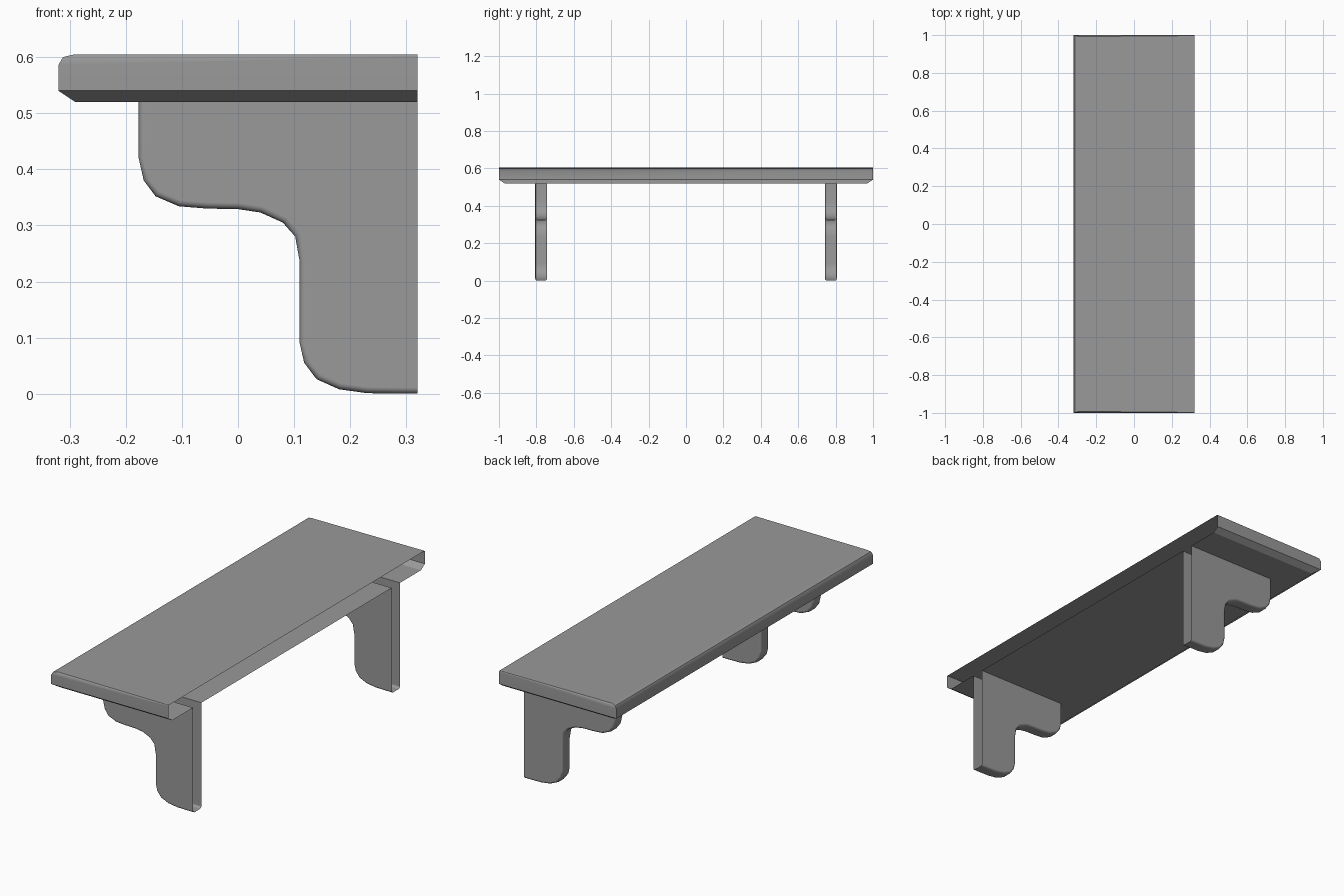
import bpy, bmesh, math

if "Cube" in bpy.data.objects:
    bpy.data.objects.remove(bpy.data.objects["Cube"])

BACK = 0.32  # open wall side of the shelf


def to_object(bm, name):
    bmesh.ops.recalc_face_normals(bm, faces=bm.faces)
    me = bpy.data.meshes.new(name)
    bm.to_mesh(me)
    bm.free()
    ob = bpy.data.objects.new(name, me)
    bpy.context.collection.objects.link(ob)
    return ob


def make_board():
    # stacked rings: x inset, y inset, z on the front edge, z on the wall edge
    rings = [(0.03, 0.03, 0.52, 0.52), (0, 0, 0.54, 0.54), (0, 0, 0.586, 0.602),
             (0.008, 0.003, 0.60, 0.604), (0.03, 0.008, 0.605, 0.605)]
    bm = bmesh.new()
    loops = []
    for ix, iy, zl, zr in rings:
        x, y = -0.32 + ix, 1 - iy
        yr = y if zr < 0.6 else 1 - iy * 0.3
        loops.append([bm.verts.new(p) for p in
                      ((x, -y, zl), (0.34, -yr, zr), (0.34, yr, zr), (x, y, zl))])
    for a, b in zip(loops, loops[1:]):
        for i in range(4):
            j = (i + 1) % 4
            bm.faces.new((a[i], a[j], b[j], b[i]))
    bm.faces.new(loops[0])
    bm.faces.new(loops[-1])
    bmesh.ops.triangulate(bm, faces=[f for f in bm.faces if abs(f.normal.z) < 0.9])
    return to_object(bm, "shelf_with_brackets")


def make_bracket(name, y):
    # stepped S-curve outline, extruded and with softened rims
    outline = [(-0.177, 0.56), (-0.177, 0.42), (-0.168, 0.38), (-0.147, 0.352),
               (-0.105, 0.334), (-0.055, 0.33), (0, 0.329), (0.04, 0.323),
               (0.08, 0.305), (0.102, 0.28), (0.11, 0.235), (0.11, 0.09),
               (0.118, 0.055), (0.14, 0.026), (0.18, 0.008), (0.23, 0.001),
               (0.30, 0), (0.36, 0), (0.36, 0.56)]
    bm = bmesh.new()
    cap = bm.faces.new([bm.verts.new((x, y - 0.032, z)) for x, z in outline])
    ext = bmesh.ops.extrude_face_region(bm, geom=[cap], use_keep_orig=True)
    bmesh.ops.translate(bm, vec=(0, 0.064, 0),
                        verts=[v for v in ext["geom"] if isinstance(v, bmesh.types.BMVert)])
    bmesh.ops.recalc_face_normals(bm, faces=bm.faces)
    rims = [e for e in bm.edges if abs(e.verts[0].co.y - e.verts[1].co.y) < 1e-5]
    bmesh.ops.bevel(bm, geom=rims, offset=0.011, segments=3, profile=0.5, affect='EDGES')
    return to_object(bm, name)


# Join the brackets to the board as one shell
shelf = make_board()
brackets = [make_bracket("left_bracket", -0.774), make_bracket("right_bracket", 0.774)]
for b in brackets:
    mod = shelf.modifiers.new("join", 'BOOLEAN')
    mod.operation = 'UNION'
    mod.solver = 'EXACT'
    mod.object = b
bpy.context.view_layer.update()
joined = bpy.data.meshes.new_from_object(
    shelf.evaluated_get(bpy.context.evaluated_depsgraph_get()))
shelf.modifiers.clear()
shelf.data = joined
for b in brackets:
    bpy.data.objects.remove(b)

# Cut the shell open along the wall side
bm = bmesh.new()
bm.from_mesh(joined)
bmesh.ops.bisect_plane(bm, geom=bm.verts[:] + bm.edges[:] + bm.faces[:],
                       plane_co=(BACK, 0, 0), plane_no=(1, 0, 0), clear_outer=True)
bm.to_mesh(joined)
bm.free()

# Dark grey finish
finish = bpy.data.materials.new("dark_grey")
finish.diffuse_color = (0.32, 0.32, 0.32, 1)
finish.use_nodes = True
finish.node_tree.nodes["Principled BSDF"].inputs["Base Color"].default_value = finish.diffuse_color
joined.materials.clear()
joined.materials.append(finish)

# Smooth shading with crisp edges
bpy.context.view_layer.objects.active = shelf
shelf.select_set(True)
bpy.ops.object.shade_smooth_by_angle(angle=math.radians(32))
wn = shelf.modifiers.new("weighted", 'WEIGHTED_NORMAL')
wn.keep_sharp = True
